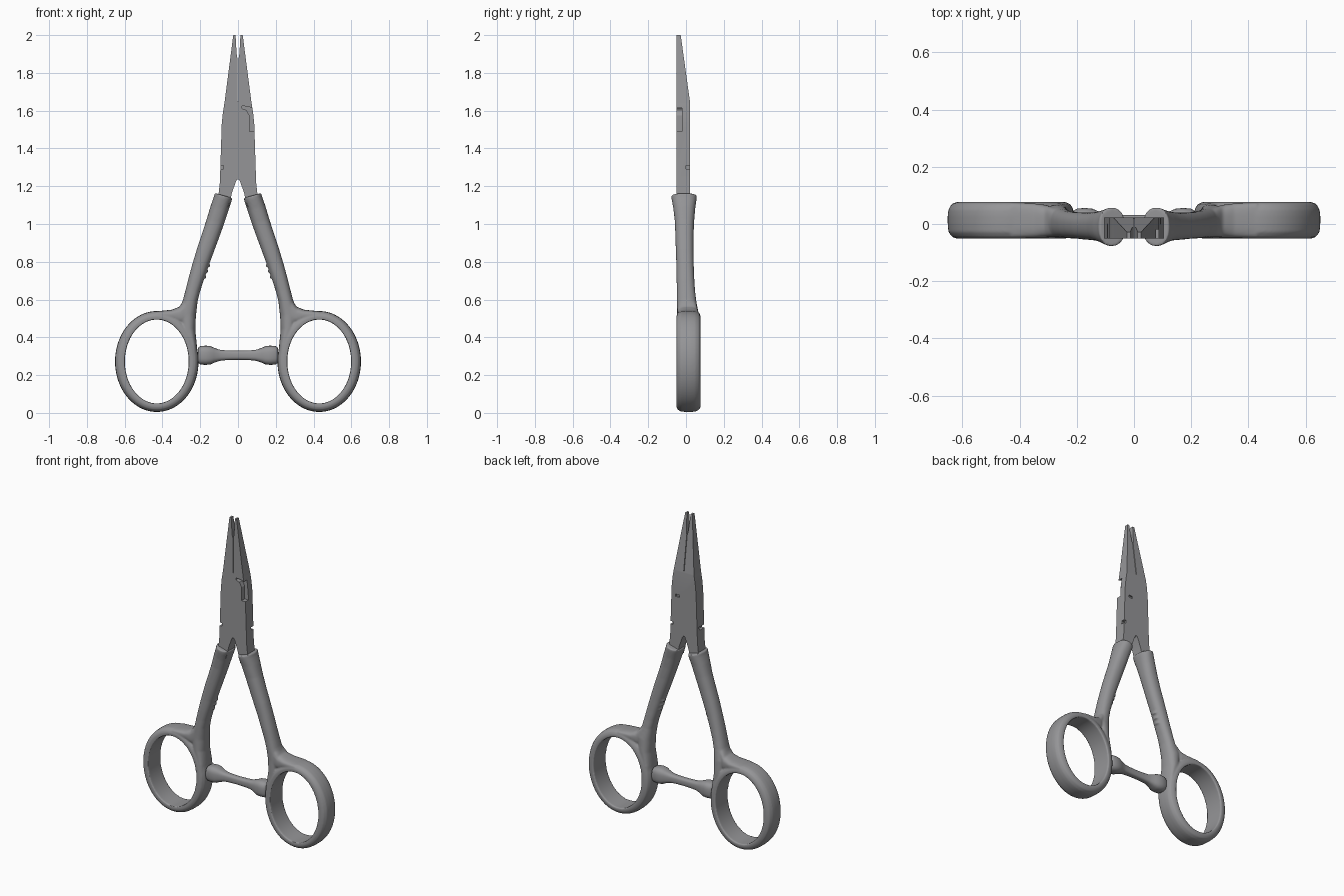
import bpy, bmesh, math
from mathutils import Vector

if "Cube" in bpy.data.objects:
    bpy.data.objects.remove(bpy.data.objects["Cube"])

steel = bpy.data.materials.new("steel_grey")
steel.diffuse_color = (0.3, 0.3, 0.31, 1)
steel.use_nodes = True
steel.node_tree.nodes["Principled BSDF"].inputs["Base Color"].default_value = steel.diffuse_color


def loft(bm, rings, closed=False):
    """Skin a list of point rings, capped unless closed into a loop."""
    vs = [[bm.verts.new(p) for p in r] for r in rings]
    n = len(vs[0])
    for i in range(len(vs) if closed else len(vs) - 1):
        a, b = vs[i], vs[(i + 1) % len(vs)]
        for j in range(n):
            k = (j + 1) % n
            bm.faces.new((a[j], a[k], b[k], b[j]))
    if not closed:
        bm.faces.new(vs[0])
        bm.faces.new(vs[-1][::-1])


def section(p, q, yc, hy, power=2.3, n=32):
    """Superellipse spanning p to q (x, z pairs) and yc +- hy in depth."""
    p, q = Vector((p[0], yc, p[1])), Vector((q[0], yc, q[1]))
    mid, half, pts = (p + q) / 2, (q - p) / 2, []
    for i in range(n):
        t = 2 * math.pi * i / n
        c, s = math.cos(t), math.sin(t)
        c = math.copysign(abs(c) ** (2 / power), c)
        s = math.copysign(abs(s) ** (2 / power), s)
        pts.append(mid + half * c + Vector((0, hy * s, 0)))
    return pts


def finish(name, bm):
    bmesh.ops.recalc_face_normals(bm, faces=bm.faces)
    me = bpy.data.meshes.new(name)
    bm.to_mesh(me)
    bm.free()
    ob = bpy.data.objects.new(name, me)
    bpy.context.collection.objects.link(ob)
    me.materials.append(steel)
    return ob


def activate(ob):
    bpy.ops.object.select_all(action='DESELECT')
    ob.select_set(True)
    bpy.context.view_layer.objects.active = ob


def apply_all(ob):
    activate(ob)
    for m in list(ob.modifiers):
        bpy.ops.object.modifier_apply(modifier=m.name)


def prism(bm, outline, y0, y1):
    loft(bm, [[(x, y, z) for x, z in outline] for y in (y0, y1)])


def handle(name, side):
    bm = bmesh.new()
    # finger ring: profile runs from the hole (u=0) to the outer rim (u=1)
    profile = [(0, -.05), (0, .078), (.4, .077), (.75, .069), (.95, .05), (1, .03),
               (1, 0), (.95, -.028), (.7, -.045), (.4, -.051)]
    rings = []
    for i in range(96):
        t = 2 * math.pi * i / 96
        rings.append([(.43 + (.169 + .052 * u) * math.cos(t), y,
                       .272 + (.222 + .045 * u) * math.sin(t)) for u, y in profile])
    loft(bm, rings, closed=True)
    # arm from the flared sleeve mouth down into the ring
    arm = [(.030, 1.138, .123, 1.164, -.010, .068),
           (.035, 1.118, .128, 1.144, -.010, .066),
           (.051, 1.07, .145, 1.096, -.009, .058),
           (.074, 1.00, .166, 1.025, -.008, .051),
           (.101, .925, .192, .945, -.008, .048),
           (.127, .855, .217, .87, -.007, .047),
           (.155, .78, .241, .79, -.005, .046),
           (.180, .706, .263, .71, -.003, .047),
           (.200, .645, .278, .65, .000, .048),
           (.214, .59, .291, .60, .003, .051),
           (.223, .51, .315, .54, .010, .057),
           (.226, .44, .305, .45, .012, .060),
           (.218, .36, .262, .36, .012, .060),
           (.212, .30, .252, .30, .012, .058)]
    loft(bm, [section(a[:2], a[2:4], a[4], a[5]) for a in arm])
    # fillet web over the top of the ring
    web = [(.25, .45, .63, .005, .050), (.285, .46, .60, .007, .053),
           (.31, .47, .562, .010, .057), (.35, .49, .546, .012, .060),
           (.43, .505, .538, .013, .061)]
    loft(bm, [section((x, a), (x, b), yc, hy, 2.8) for x, a, b, yc, hy in web])
    # small ribs on the inner side of the arm
    for z in (.72, .75, .78):
        x = .18 - (z - .706) * .355
        loft(bm, [section((x - .006, z - .008), (x + .02, z - .004), 0, .02),
                  section((x - .006, z + .004), (x + .02, z + .008), 0, .02)])
    for v in bm.verts:
        v.co.x *= side
    ob = finish(name, bm)
    # weld the parts into one softly blended grip
    rm = ob.modifiers.new("weld", 'REMESH')
    rm.mode = 'VOXEL'
    rm.voxel_size = .005
    sm = ob.modifiers.new("soften", 'SMOOTH')
    sm.factor, sm.iterations = .5, 6
    apply_all(ob)
    ob.data.shade_smooth()


handle("right_handle", 1)
handle("left_handle", -1)

# jaws: half outline mirrored, bottom notch to tip and back down the slit
half = [(.006, 1.233), (.012, 1.222), (.032, 1.165), (.05, 1.09), (.105, 1.09),
        (.102, 1.165), (.096, 1.22), (.086, 1.53), (.08, 1.59), (.071, 1.645),
        (.025, 2.0), (.013, 2.0), (.009, 1.93), (.006, 1.89), (.002, 1.875), (.002, 1.65)]
bm = bmesh.new()
prism(bm, [(0, 1.237)] + half + [(-x, z) for x, z in reversed(half)], -.05, .022)
bmesh.ops.bisect_plane(bm, geom=bm.verts[:] + bm.edges[:] + bm.faces[:],
                       plane_co=(0, 0, 1.64), plane_no=(0, 0, 1))
for v in bm.verts:
    if v.co.y > 0 and v.co.z > 1.64:          # back face tapers to the tip
        v.co.y = .022 - (v.co.z - 1.64) / .36 * .05
jaws = finish("jaws", bm)

# cutter: hooked wire-cutting notch, side nicks, back slot
bm = bmesh.new()
prism(bm, [(.02, 1.625), (.05, 1.622), (.12, 1.60), (.12, 1.49), (.06, 1.49),
           (.06, 1.575), (.045, 1.603), (.02, 1.612)], -.07, -.02)
for x0, x1, z0, z1, y0, y1 in [(.078, .13, 1.29, 1.31, 0, .04),
                               (-.13, -.078, 1.29, 1.31, -.07, 0),
                               (.03, .058, 1.475, 1.49, .012, .04)]:
    prism(bm, [(x0, z0), (x1, z0), (x1, z1), (x0, z1)], y0, y1)
cutter = finish("notch_cutter", bm)
cutter.hide_render = True
cut = jaws.modifiers.new("notches", 'BOOLEAN')
cut.operation, cut.solver, cut.object = 'DIFFERENCE', 'EXACT', cutter
apply_all(jaws)
bpy.data.objects.remove(cutter)
bpy.ops.object.shade_smooth_by_angle(angle=math.radians(25))

# spreader bar between the rings
bar = [(.213, .034), (.208, .043), (.198, .049), (.17, .051), (.145, .048), (.128, .040),
       (.105, .032), (.09, .028), (.05, .025)]
prof = [(-x, r) for x, r in bar] + [(0, .024)] + [(x, r) for x, r in reversed(bar)]
bm = bmesh.new()
rings = []
for x, r in prof:
    rings.append(section((x, .305 - r), (x, .305 + r), .01, r * .9, 2.8))
loft(bm, rings)
activate(finish("spreader_bar", bm))
bpy.ops.object.shade_smooth_by_angle(angle=math.radians(40))
